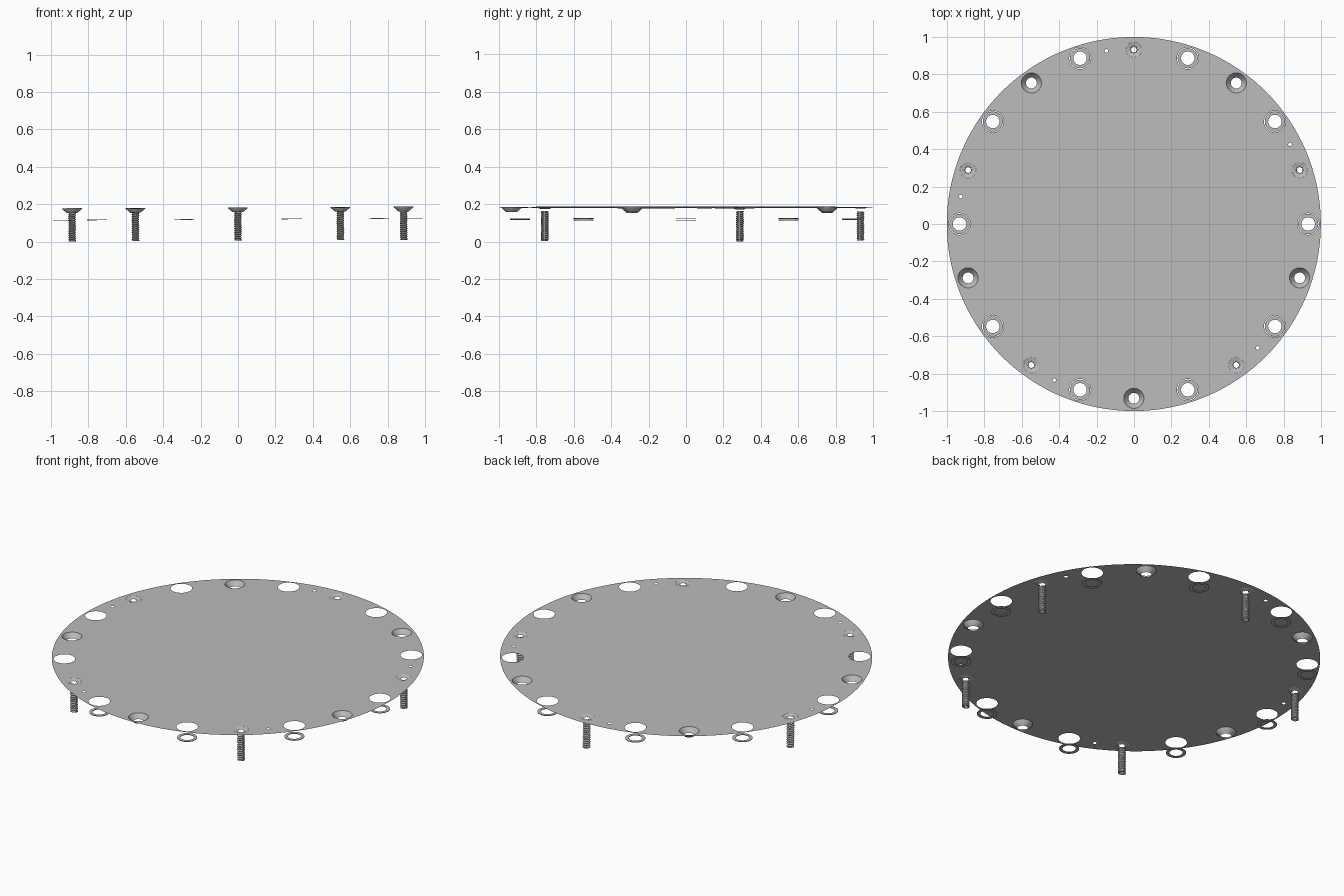
import bpy, bmesh, math
from mathutils import Matrix

cube = bpy.data.objects.get("Cube")
if cube:
    bpy.data.objects.remove(cube)

STEEL = bpy.data.materials.new("plain grey")
STEEL.use_nodes = True
GREY = (0.5, 0.5, 0.5, 1)
STEEL.diffuse_color = GREY
STEEL.node_tree.nodes["Principled BSDF"].inputs["Base Color"].default_value = GREY

PLATE_Z = 0.183
BOLT_R = 0.932
TILT = Matrix.Rotation(math.radians(-0.3), 4, "Y")   # the whole assembly leans slightly


def polar(r, degrees):
    a = math.radians(degrees)
    return r * math.cos(a), r * math.sin(a)


def finish(name, bm, x=0, y=0, smooth=True):
    """Turn a bmesh into an object placed on the bolt circle."""
    mesh = bpy.data.meshes.new(name)
    bm.to_mesh(mesh)
    bm.free()
    mesh.transform(TILT @ Matrix.Translation((x, y, 0)))
    mesh.materials.append(STEEL)
    obj = bpy.data.objects.new(name, mesh)
    bpy.context.collection.objects.link(obj)
    if smooth:
        bpy.ops.object.select_all(action="DESELECT")
        obj.select_set(True)
        bpy.context.view_layer.objects.active = obj
        bpy.ops.object.shade_smooth_by_angle()


def loop(bm, r, z, n, x=0, y=0, inner=None):
    """Ring of vertices; alternate ones use the inner radius for a star."""
    out = []
    for i in range(n):
        px, py = polar(inner if inner and i % 2 else r, 360 * i / n)
        out.append(bm.verts.new((x + px, y + py, z)))
    return out


def bridge(bm, a, b):
    n = len(a)
    for i in range(n):
        j = (i + 1) % n
        bm.faces.new((a[i], a[j], b[j], b[i]))


def lathe(name, profile, place, n=32, closed=False):
    bm = bmesh.new()
    rings = [loop(bm, r, z, n) for r, z in profile]
    for a, b in zip(rings, rings[1:] + rings[:1] if closed else rings[1:]):
        bridge(bm, a, b)
    finish(name, bm, *place)


def threaded_shank(name, place, bottom=0.005, top=0.16, turns=14, n=16):
    """Open helical tube, alternating crest and root, trimmed flat at both ends."""
    bm = bmesh.new()
    pitch = (top - bottom) / turns
    grid = []
    for row in range(-2, 2 * turns + 1):
        for i in range(n):
            x, y = polar(0.021 if row % 2 else 0.016, 360 * i / n)
            z = bottom + pitch * (row / 2 + i / n)
            grid.append(bm.verts.new((x, y, min(max(z, bottom), top))))
    for k in range(len(grid) - n - 1):
        bm.faces.new((grid[k], grid[k + 1], grid[k + n + 1], grid[k + n]))
    bmesh.ops.dissolve_degenerate(bm, dist=1e-5, edges=bm.edges)
    finish(name, bm, *place)


# Places around the rim: screw, washer, countersunk cup, washer, repeated five times
screws = [polar(BOLT_R, 18 + 72 * k) for k in range(5)]
cups = [polar(BOLT_R, 54 + 72 * k) for k in range(5)]
washers = [polar(BOLT_R, 36 * k) for k in range(10)]
pinholes = [polar(BOLT_R + 0.005, 27 + 72 * k) for k in range(5)]

# Thin cover plate with all its holes
bm = bmesh.new()
outlines = [loop(bm, 1, PLATE_Z, 128)]
for places, radius, sides in ((screws, 0.042, 32), (cups, 0.054, 32),
                              (washers, 0.058, 32), (pinholes, 0.01, 12)):
    outlines += [loop(bm, radius, PLATE_Z, sides, *p) for p in places]
edges = [bm.edges.new((o[i - 1], o[i])) for o in outlines for i in range(len(o))]
bmesh.ops.triangle_fill(bm, use_beauty=True, use_dissolve=False, edges=edges, normal=(0, 0, 1))
for face in bm.faces:
    face.normal_update()
    if face.normal.z < 0:
        face.normal_flip()
finish("cover_plate", bm, smooth=False)

# Countersunk cups hanging from the plate
for k, place in enumerate(cups):
    lathe(f"countersunk_cup_{k + 1}",
          [(0.054, PLATE_Z), (0.052, 0.178), (0.031, 0.16), (0.029, 0.157)], place)

# Flat washers floating below their holes
for k, place in enumerate(washers):
    lathe(f"washer_{k + 1}",
          [(0.054, 0.118), (0.054, 0.121), (0.036, 0.121), (0.036, 0.118)], place, closed=True)

# Screws: shallow head with a star recess, and a threaded shank
for k, place in enumerate(screws):
    bm = bmesh.new()
    rim = loop(bm, 0.042, PLATE_Z, 16)
    shoulder = loop(bm, 0.03, 0.18, 16)
    star = loop(bm, 0.022, 0.176, 16, inner=0.013)
    bridge(bm, rim, shoulder)
    bridge(bm, shoulder, star)
    finish(f"screw_head_{k + 1}", bm, *place)
    threaded_shank(f"screw_shank_{k + 1}", place)
